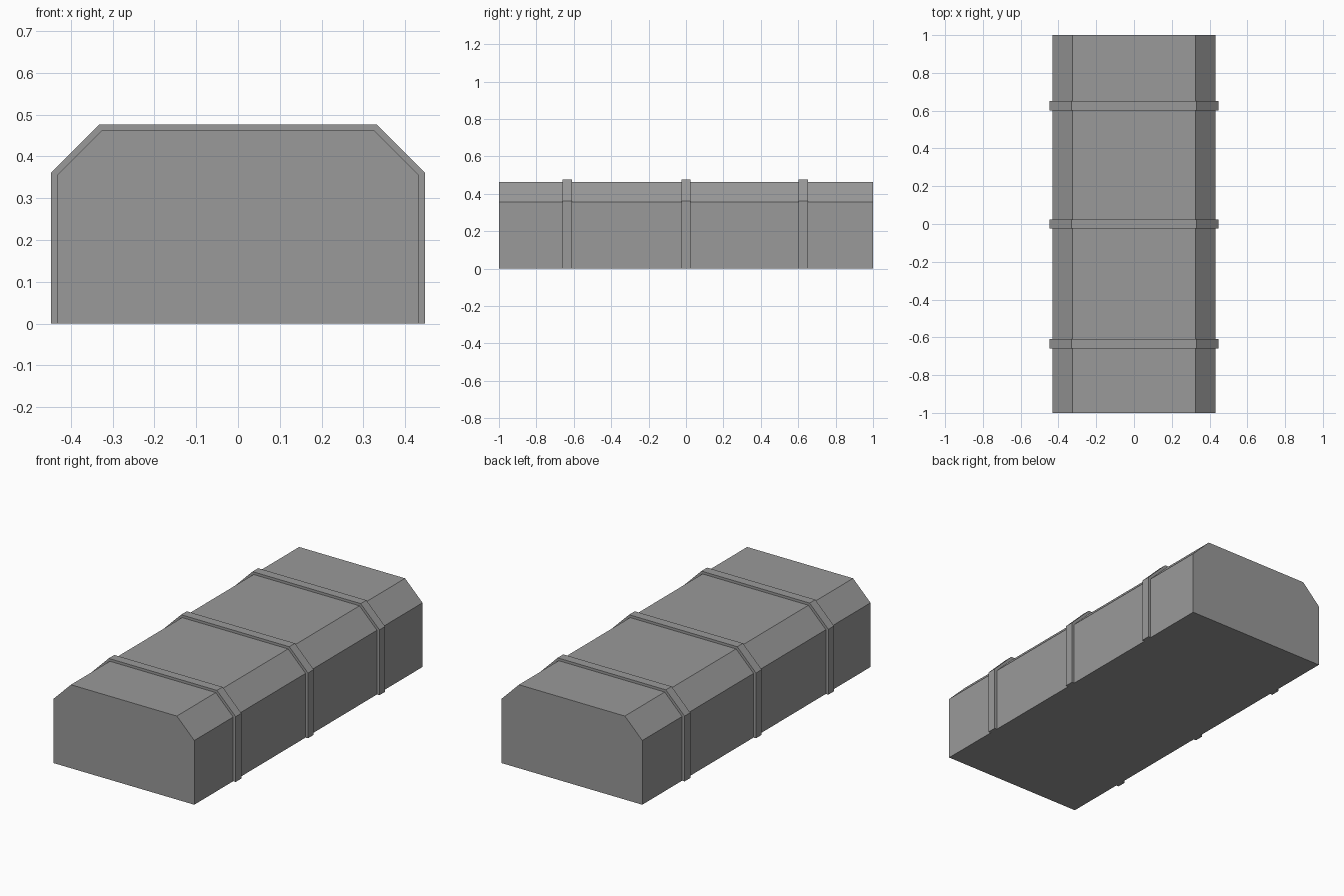
import bpy
import bmesh

if "Cube" in bpy.data.objects:
    bpy.data.objects.remove(bpy.data.objects["Cube"])

grey = bpy.data.materials.new("dark_grey")
grey.diffuse_color = (0.32, 0.32, 0.32, 1)
grey.use_nodes = True
grey.node_tree.nodes["Principled BSDF"].inputs["Base Color"].default_value = grey.diffuse_color


def arch(half_width, shoulder_z, top_half, top_z):
    """Chamfered cross-section in x/z, from right foot to left foot."""
    right = [(half_width, 0), (half_width, shoulder_z), (top_half, top_z)]
    return right + [(-x, z) for x, z in reversed(right)]


def extrude_profile(name, profile, y0, y1):
    bm = bmesh.new()
    face = bm.faces.new([bm.verts.new((x, y0, z)) for x, z in profile])
    ext = bmesh.ops.extrude_face_region(bm, geom=[face])
    verts = [v for v in ext["geom"] if isinstance(v, bmesh.types.BMVert)]
    bmesh.ops.translate(bm, vec=(0, y1 - y0, 0), verts=verts)
    bmesh.ops.recalc_face_normals(bm, faces=bm.faces)
    mesh = bpy.data.meshes.new(name)
    bm.to_mesh(mesh)
    bm.free()
    mesh.materials.append(grey)
    obj = bpy.data.objects.new(name, mesh)
    bpy.context.collection.objects.link(obj)
    return obj


body_profile = arch(0.432, 0.356, 0.325, 0.463)
band_outer = arch(0.447, 0.362, 0.332, 0.477)

# Main chamfered block
extrude_profile("body", body_profile, -1.0, 1.0)

# Three raised bands wrapped over the sides and top
band_profile = band_outer + body_profile[::-1]
for label, y in (("front", -0.634), ("middle", 0.0), ("back", 0.626)):
    extrude_profile(label + "_band", band_profile, y - 0.025, y + 0.025)
